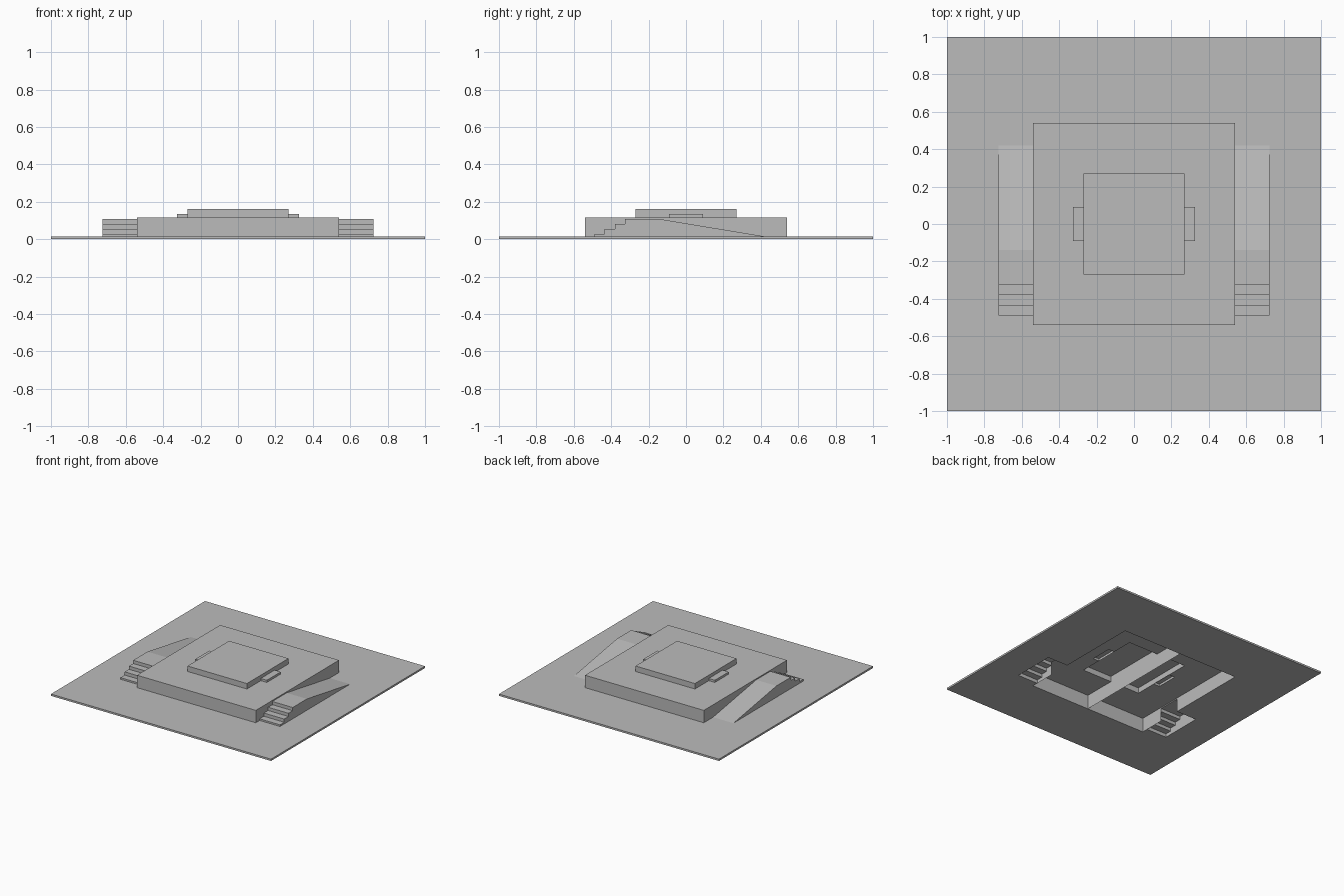
import bpy, bmesh

cube = bpy.data.objects.get("Cube")
if cube:
    bpy.data.objects.remove(cube, do_unlink=True)

# One grey for everything
grey = bpy.data.materials.new("stone_grey")
grey.use_nodes = True
colour = (0.5, 0.5, 0.5, 1)
grey.diffuse_color = colour
grey.node_tree.nodes["Principled BSDF"].inputs["Base Color"].default_value = colour

# Main dimensions (half widths and heights)
GROUND, DECK, LANDING, DAIS, LEDGE = 0.015, 0.117, 0.108, 0.162, 0.135
P, W = 0.54, 0.725          # platform half width, outer side of stairs
D, L, LY = 0.27, 0.325, 0.09  # dais, ledge reach, ledge half depth
FOOT, TOP, BACK, END = -0.49, -0.325, -0.14, 0.42


def flat(pts, z):
    return [(x, y, z) for x, y in pts]


def walls(path, z0, z1):
    return [[(*a, z0), (*b, z0), (*b, z1), (*a, z1)] for a, b in zip(path, path[1:])]


def part(name, faces):
    """Left half of a part, mirrored to the right."""
    bm = bmesh.new()
    for f in faces:
        bm.faces.new([bm.verts.new(p) for p in f])
    bmesh.ops.remove_doubles(bm, verts=bm.verts, dist=0.0005)
    bmesh.ops.recalc_face_normals(bm, faces=bm.faces)
    mesh = bpy.data.meshes.new(name)
    bm.to_mesh(mesh)
    bm.free()
    mesh.materials.append(grey)
    obj = bpy.data.objects.new(name, mesh)
    bpy.context.collection.objects.link(obj)
    mod = obj.modifiers.new("mirror", "MIRROR")
    mod.use_mirror_merge = False
    return obj


# Ground slab, open underneath the platform and stairs
rim = [(0, 1), (1, 1), (1, -1), (0, -1)]


def slab_outline(y_end):
    return rim + [(0, -P), (P, -P), (P, FOOT), (W, FOOT), (W, y_end), (P, y_end), (P, P), (0, P)]


part("ground_slab", [flat(slab_outline(END), GROUND), flat(slab_outline(BACK), 0)]
     + walls(rim, 0, GROUND))

# Hollow platform, with an opening to the dais and its ledges
deck = [(0, P), (P, P), (P, -P), (0, -P), (0, -D), (D, -D), (D, -LY),
        (L, -LY), (L, LY), (D, LY), (D, D), (0, D)]
part("platform", [flat(deck, DECK)]
     + walls([(0, P), (P, P), (P, BACK)], 0, DECK)
     + walls([(P, TOP), (P, -P), (0, -P)], 0, DECK)
     + walls([(P, BACK), (P, TOP)], LANDING, DECK))

# Raised dais and side ledges
part("dais", [flat([(0, D), (D, D), (D, -D), (0, -D)], DAIS)]
     + walls([(0, D), (D, D), (D, -D), (0, -D)], DECK, DAIS))
part("side_ledge", [flat([(D, LY), (L, LY), (L, -LY), (D, -LY)], LEDGE)]
     + walls([(D, LY), (L, LY), (L, -LY), (D, -LY)], DECK, LEDGE))

# Stairs, landing and ramp as one side profile
steps = 4
run, rise = (TOP - FOOT) / (steps - 1), 0.0265
profile = [(FOOT, 0)]
for i in range(steps):
    y, z = FOOT + i * run, LANDING - (steps - 1 - i) * rise
    if i:
        profile.append((y, z - rise))
    profile.append((y, z))
profile += [(BACK, LANDING), (END, GROUND)]
treads = [[(P, *a), (W, *a), (W, *b), (P, *b)] for a, b in zip(profile, profile[1:])]
side = [(W, y, z) for y, z in profile] + [(W, END, 0)]
part("stairs_and_ramp", treads + [side])
part("ramp_inner_wall", walls([(P, BACK), (W, BACK)], 0, LANDING))

# Centre partition inside the hollow
part("centre_partition", [[(0, y, z) for y, z in (
    (-P, 0), (P, 0), (P, DECK), (D, DECK), (D, DAIS), (-D, DAIS), (-D, DECK), (-P, DECK))]])
